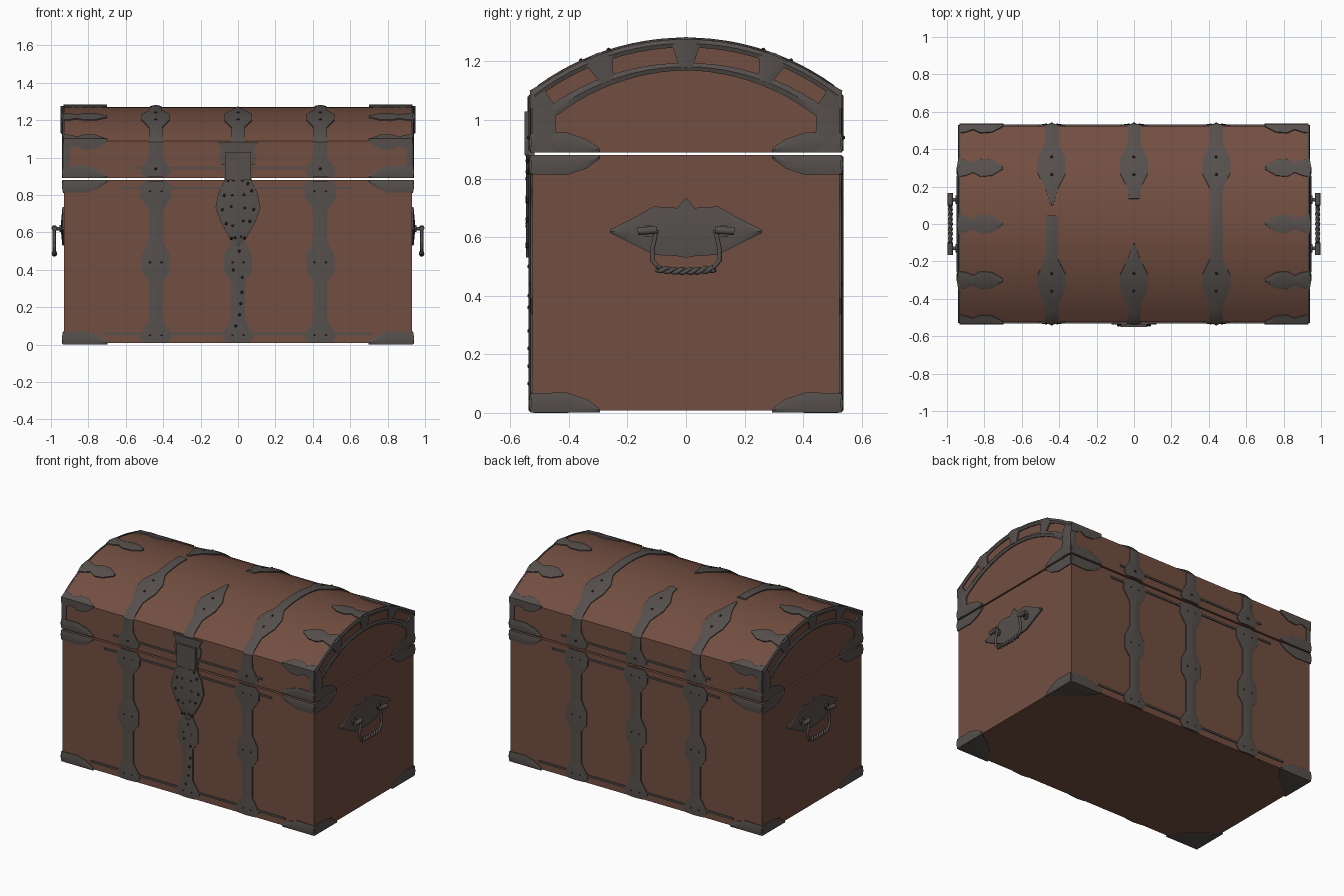
import bpy, bmesh, math, random
from mathutils import Vector

random.seed(4)
cube = bpy.data.objects.get("Cube")
if cube:
    bpy.data.objects.remove(cube, do_unlink=True)


def material(name, rgb):
    m = bpy.data.materials.new(name)
    m.use_nodes = True
    m.diffuse_color = (*rgb, 1)
    m.node_tree.nodes["Principled BSDF"].inputs["Base Color"].default_value = (*rgb, 1)
    return m


WOOD = material("brown_wood", (0.17, 0.077, 0.053))
IRON = material("grey_iron", (0.092, 0.08, 0.074))
DARK = material("dark_iron", (0.035, 0.03, 0.028))

HX, HY, BODY_TOP, LID_Z, WALL, R = 0.93, 0.525, 0.88, 0.89, 0.2, 0.856
HALF = math.asin(HY / R)
LENGTH = 2 * WALL + 2 * R * HALF
MID = LENGTH / 2


def finish(name, bm, mat, angle=35):
    me = bpy.data.meshes.new(name)
    bm.to_mesh(me)
    bm.free()
    ob = bpy.data.objects.new(name, me)
    bpy.context.collection.objects.link(ob)
    me.materials.append(mat)
    bpy.ops.object.select_all(action='DESELECT')
    ob.select_set(True)
    bpy.context.view_layer.objects.active = ob
    bpy.ops.object.shade_smooth_by_angle(angle=math.radians(angle))
    return ob


def box(name, center, size, mat):
    bm = bmesh.new()
    bmesh.ops.create_cube(bm, size=1)
    for v in bm.verts:
        v.co = Vector(c + p * s for c, p, s in zip(center, v.co, size))
    return finish(name, bm, mat)


def lid_point(s):
    """Point (y, z) and outward normal on the lid profile at length s."""
    if s < WALL:
        return -HY, LID_Z + s, -1, 0
    if s > LENGTH - WALL:
        return HY, LID_Z + LENGTH - s, 1, 0
    t = (s - MID) / R
    top = LID_Z + WALL + R * (1 - math.cos(HALF))
    return R * math.sin(t), top - R * (1 - math.cos(t)), math.sin(t), math.cos(t)


# Surfaces: (a, b, height) -> point
def on_lid(s, x, h):
    y, z, ny, nz = lid_point(min(max(s, 0), LENGTH))
    return Vector((x, y + ny * h, z + nz * h))


def lid_end(side):
    def f(s, d, h):
        y, z, ny, nz = lid_point(s)
        return Vector((side * (HX + h), y - ny * d, z - nz * d))
    return f


def wall(side):
    return lambda z, x, h: Vector((x, side * (HY + h), z))


def end_wall(side):
    return lambda y, z, h: Vector((side * (HX + h), y, z))


def swap(f):
    return lambda a, b, h: f(b, a, h)


def plate(name, surf, rows, thick=0.012, mat=IRON):
    """Domed sheet lying on a surface; rows are (a, b_low, b_high)."""
    samples = []
    for p, q in zip(rows, rows[1:]):
        n = max(1, math.ceil(abs(q[0] - p[0]) / 0.05))
        samples += [[u + (w - u) * i / n for u, w in zip(p, q)] for i in range(n)]
    samples.append(rows[-1])
    samples = [samples[0], *samples, samples[-1]]
    bm = bmesh.new()
    grid = []
    for i, (a, lo, hi) in enumerate(samples):
        flat = i in (0, len(samples) - 1)
        row = []
        for f, h in ((0, -0.3), (0, 0.5), (0.5, 1), (1, 0.5), (1, -0.3)):
            row.append(bm.verts.new(surf(a, lo + (hi - lo) * f, thick * (-0.3 if flat else h))))
        grid.append(row)
    for r0, r1 in zip(grid, grid[1:]):
        for j in range(4):
            bm.faces.new((r0[j], r0[j + 1], r1[j + 1], r1[j]))
    bm.normal_update()
    a, lo, hi = rows[len(rows) // 2]
    out = surf(a, (lo + hi) / 2, 1) - surf(a, (lo + hi) / 2, 0)
    total = sum((f.normal * f.calc_area() for f in bm.faces), Vector())
    if total.dot(out) < 0:
        bmesh.ops.reverse_faces(bm, faces=bm.faces[:])
    return finish(name, bm, mat)


def strap(name, surf, x, stations, thick=0.012):
    return plate(name, surf, [(a, x - w, x + w) for a, w in stations], thick)


def studs(name, surf, spots, h, size=0.009):
    bm = bmesh.new()
    for a, b in spots:
        c = surf(a, b, h)
        vs = bmesh.ops.create_icosphere(bm, subdivisions=1, radius=size)["verts"]
        bmesh.ops.translate(bm, verts=vs, vec=c)
    finish(name, bm, DARK)


def tube(name, points, radius):
    cu = bpy.data.curves.new(name, 'CURVE')
    cu.dimensions = '3D'
    cu.bevel_depth, cu.bevel_resolution, cu.use_fill_caps = radius, 1, True
    sp = cu.splines.new('POLY')
    sp.points.add(len(points) - 1)
    for p, co in zip(sp.points, points):
        p.co = (*co, 1)
    cu.materials.append(IRON)
    bpy.context.collection.objects.link(bpy.data.objects.new(name, cu))


# Wooden body and domed lid
box("body", (0, 0, (BODY_TOP + 0.008) / 2), (2 * HX, 2 * HY, BODY_TOP - 0.008), WOOD)
bm = bmesh.new()
profile = [0] + [WALL + i * (LENGTH - 2 * WALL) / 20 for i in range(21)] + [LENGTH]
base = bm.faces.new([bm.verts.new(on_lid(s, -HX, 0)) for s in profile])
ext = bmesh.ops.extrude_face_region(bm, geom=[base])
bmesh.ops.translate(bm, vec=(2 * HX, 0, 0), verts=[g for g in ext["geom"] if isinstance(g, bmesh.types.BMVert)])
bmesh.ops.recalc_face_normals(bm, faces=bm.faces[:])
finish("lid", bm, WOOD)

# Straps on the front and back walls, and thin bands along the edges
BODY = [(0.01, 0.06), (0.04, 0.085), (0.07, 0.075), (0.13, 0.037), (0.34, 0.037), (0.39, 0.075),
        (0.48, 0.075), (0.55, 0.037), (0.72, 0.037), (0.79, 0.085), (0.85, 0.085), (0.875, 0.06)]
for side, word in ((-1, "front"), (1, "back")):
    for x in (-0.44, 0, 0.44):
        strap(f"{word}_strap", wall(side), x, BODY)
        studs(f"{word}_strap_studs", wall(side), [(z, x + dx) for z in (0.05, 0.44, 0.82)
                                                  for dx in (-0.03, 0.03)], 0.007, 0.007)
    for z, half in ((0.058, 0.72), (0.838, 0.62), (0.945, 0.55)):
        box(f"{word}_edge_band", (0, side * HY, z), (2 * half, 0.014, 0.012), IRON)

# Straps over the lid
FOOT = [(0.005, 0.06), (0.03, 0.08), (0.06, 0.07), (0.11, 0.037), (0.32, 0.035),
        (0.41, 0.075), (0.49, 0.075), (0.58, 0.032)]


def back(stations):
    return [(LENGTH - s, w) for s, w in stations]


strap("lid_strap_left", on_lid, 0.44, FOOT + back(FOOT)[::-1])
strap("lid_strap_right_front", on_lid, -0.44, FOOT + [(0.81, 0.03)])
strap("lid_strap_right_back", on_lid, -0.44, back(FOOT + [(0.67, 0.006)]))
strap("lid_strap_middle_front", on_lid, 0, FOOT + [(0.66, 0.006)])
strap("lid_strap_middle_back", on_lid, 0, back(FOOT + [(0.63, 0.03)]))
for x in (-0.44, 0, 0.44):
    studs("lid_strap_studs", on_lid, [(s, x) for s in (0.05, 0.4, 0.5, LENGTH - 0.5, LENGTH - 0.4, LENGTH - 0.05)], 0.01)

# Lock plate with studs, and the hasp hanging from the lid
LOCK = [(0.53, 0.008), (0.58, 0.05), (0.65, 0.09), (0.73, 0.12), (0.81, 0.105), (0.87, 0.075), (0.9, 0.07)]
strap("lock_plate", wall(-1), 0, LOCK, 0.022)
spots = [(z, s * f * w) for z, w in LOCK[1:6] for s in (-1, 1) for f in (0.3, 0.7)]
studs("lock_studs", wall(-1), [(z + random.uniform(-0.015, 0.015), x) for z, x in spots], 0.015)
studs("lock_strap_studs", wall(-1), [(z, random.uniform(-0.03, 0.03)) for z in (0.1, 0.16, 0.22, 0.28, 0.36, 0.4, 0.5)], 0.009)
strap("hasp_plate", on_lid, 0, [(0.07, 0.09), (0.12, 0.1), (0.15, 0.085), (0.19, 0.11)], 0.016)
box("hasp", (0, -HY - 0.01, 0.955), (0.14, 0.034, 0.15), IRON)

# Corner guards on the body and the lower edge of the lid
GUARD = [(0, 0.065), (0.12, 0.068), (0.19, 0.045), (0.235, 0.012)]
for sx in (-1, 1):
    for sy in (-1, 1):
        for z, up in ((0.002, 1), (BODY_TOP, -1), (LID_Z, 1)):
            plate("corner_guard_long", swap(wall(sy)),
                  [(sx * (HX + 0.004 - d), *sorted((z, z + up * w))) for d, w in GUARD])
            plate("corner_guard_end", end_wall(sx),
                  [(sy * (HY + 0.004 - d), *sorted((z, z + up * w))) for d, w in GUARD])
        plate("corner_guard_bottom", lambda x, y, h: Vector((x, y, 0.008 - h)),
              [(sx * (HX - d), *sorted((sy * HY, sy * (HY - w))))
               for d, w in ((0, 0.22), (0.08, 0.17), (0.17, 0.09), (0.22, 0.01))], 0.008)

# Iron on the lid ends: posts, rim, inner arch, clips and claws
for side in (-1, 1):
    end = lid_end(side)
    for flip in (False, True):
        post = [(0, 0, 0.085), (0.12, 0, 0.08), (0.24, 0, 0.09)]
        edge = [(0, HX - 0.03, HX), (0.2, HX - 0.03, HX)]
        if flip:
            post, edge = ([(LENGTH - a, b, c) for a, b, c in p] for p in (post, edge))
        plate("lid_post", end, post)
        plate("lid_post_edge", on_lid, [(a, *sorted((side * b, side * c))) for a, b, c in edge], 0.008)
    plate("lid_rim", end, [(WALL, -0.006, 0.022), (LENGTH - WALL, -0.006, 0.022)])
    plate("lid_inner_arch", end, [(WALL + 0.02, 0.07, 0.11), (MID, 0.075, 0.1), (LENGTH - WALL - 0.02, 0.07, 0.11)])
    for y in (-HY, -0.3, 0, 0.3, HY):
        s = MID + R * math.asin(y / R)
        if abs(y) < HY:
            plate("lid_clip", swap(end), [(-0.006, s - 0.055, s + 0.055), (0.09, s - 0.025, s + 0.025)], 0.018)
        plate("lid_claw", swap(on_lid),
              [(side * x, s - w, s + w) for x, w in
               ((HX + 0.004, 0.05), (0.9, 0.045), (0.86, 0.028), (0.82, 0.05), (0.76, 0.045), (0.7, 0.008))], 0.014)

# Side handles: leaf plate, pegs and a twisted bail
LEAF = [(-0.26, 0.615, 0.625), (-0.18, 0.575, 0.665), (-0.11, 0.54, 0.705), (-0.03, 0.535, 0.7),
        (0, 0.53, 0.735), (0.03, 0.535, 0.7), (0.11, 0.54, 0.705), (0.18, 0.575, 0.665), (0.26, 0.615, 0.625)]
for side in (-1, 1):
    plate("handle_plate", end_wall(side), LEAF, 0.018)
    bar = side * 0.982
    for sy in (-1, 1):
        tube("handle_peg", [(side * HX, sy * 0.13, 0.62), (side * 0.99, sy * 0.13, 0.62)], 0.01)
        tube("handle_collar", [(side * 0.94, sy * 0.13, 0.62), (side * 0.955, sy * 0.13, 0.62)], 0.022)
        tube("handle_knob", [(bar, sy * 0.165, 0.62), (bar, sy * 0.1, 0.625)], 0.015)
        tube("handle_arm", [(bar, sy * 0.1, 0.625), (bar, sy * 0.115, 0.56), (bar, sy * 0.115, 0.52), (bar, sy * 0.09, 0.492)], 0.009)
    for phase in (0, math.pi):
        pts = []
        for i in range(61):
            t = i / 30 - 1
            ang = t * 12 + phase
            pts.append((bar + 0.006 * math.cos(ang), t * 0.1, 0.484 + 0.008 * t * t + 0.006 * math.sin(ang)))
        tube("handle_twist", pts, 0.008)
